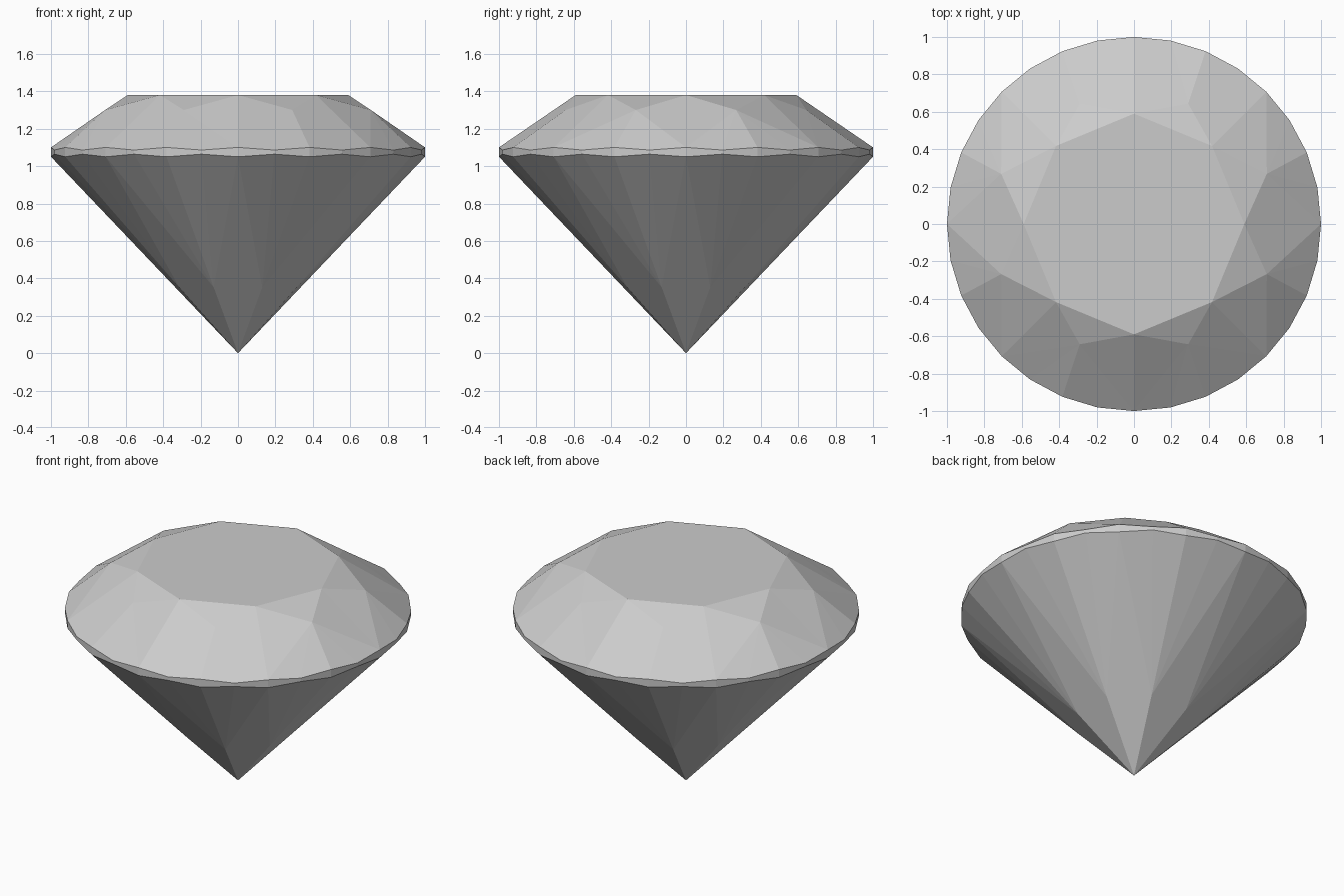
import bpy, bmesh
from math import sin, cos, pi, copysign

if "Cube" in bpy.data.objects:
    bpy.data.objects.remove(bpy.data.objects["Cube"])

bm = bmesh.new()

def ring(count, radius, z, start=0.0):
    return [bm.verts.new((radius * cos(start + 2 * pi * i / count),
                          radius * sin(start + 2 * pi * i / count),
                          z(i) if callable(z) else z)) for i in range(count)]

def face(*verts):
    bm.faces.new(verts)

# Rings of vertices: table, wavy girdle edges, pavilion break, culet
table = ring(8, 0.59, 1.38)
top = ring(32, 1.0, lambda i: 1.086 if i % 2 else 1.10)
low = ring(32, 1.0, lambda i: 1.064 if i % 2 else 1.05)
pav = ring(8, 0.34, 0.352, pi / 8)
culet = bm.verts.new((0, 0, 0))

# Star points are wider along x than along y
star = []
for i in range(8):
    a = pi / 8 + i * pi / 4
    x, y = (0.71, 0.268) if abs(cos(a)) > abs(sin(a)) else (0.29, 0.643)
    star.append(bm.verts.new((copysign(x, cos(a)), copysign(y, sin(a)), 1.30)))

face(*table)
for i in range(8):
    j, g = (i + 1) % 8, 4 * i
    # Crown: star facet, two halves of the kite, upper girdle facets
    face(table[i], star[i], table[j])
    face(table[i], top[g], star[i])
    face(table[i], star[i - 1], top[g])
    for k in range(4):
        a, b = g + k, (g + k + 1) % 32
        face(star[i], top[a], top[b])
        # Girdle band and lower girdle facets
        face(top[a], low[a], low[b], top[b])
        face(low[a], pav[i], low[b])
    # Pavilion kite
    face(culet, pav[i], low[g], pav[i - 1])

bmesh.ops.recalc_face_normals(bm, faces=bm.faces)
mesh = bpy.data.meshes.new("brilliant_cut_gem")
bm.to_mesh(mesh)
bm.free()
gem = bpy.data.objects.new("brilliant_cut_gem", mesh)
bpy.context.collection.objects.link(gem)
